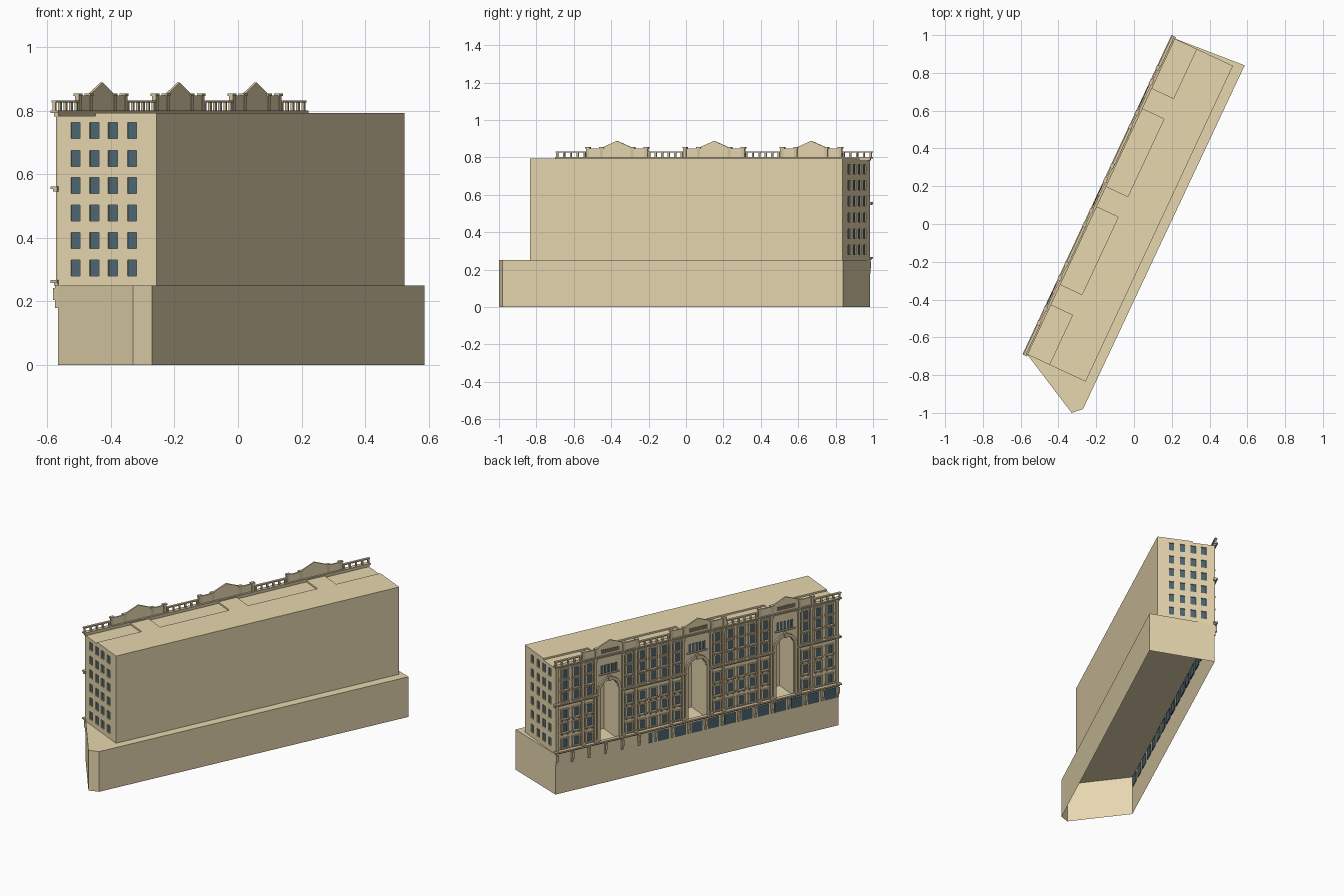
import bpy, bmesh, math
from mathutils import Matrix, Vector

if "Cube" in bpy.data.objects:
    bpy.data.objects.remove(bpy.data.objects["Cube"])

# Local frame: u runs along the ornate facade, v points out of it, z is up
A, B = Vector((-0.566, -0.69, 0)), Vector((0.214, 0.982, 0))
L = (B - A).length
M = Matrix.Translation(A) @ Matrix.Rotation(math.atan2(B.y - A.y, B.x - A.x), 4, 'Z')
DEPTH, BASE, ROOF, WING = 0.342, 0.25, 0.793, 0.783
CENTRES = [L / 2 - 0.573, L / 2, L / 2 + 0.573]
HALF = 0.06            # half width of the arches
PAV = 0.183            # half width of the gabled bays


def material(name, rgb):
    m = bpy.data.materials.new(name)
    m.diffuse_color = (*rgb, 1)
    m.use_nodes = True
    m.node_tree.nodes["Principled BSDF"].inputs["Base Color"].default_value = m.diffuse_color
    return m


STONE = material("stone", (0.80, 0.68, 0.43))
TRIM = material("trim_stone", (0.66, 0.55, 0.35))
GLASS = material("blue_glass", (0.075, 0.135, 0.17))
DARK = material("dark_panel", (0.2, 0.16, 0.1))


def prism(bm, pts, vec):
    f = bm.faces.new([bm.verts.new(p) for p in pts])
    r = bmesh.ops.extrude_face_region(bm, geom=[f])
    bmesh.ops.translate(bm, vec=vec, verts=[g for g in r["geom"] if isinstance(g, bmesh.types.BMVert)])


def box(bm, u0, u1, v0, v1, z0, z1):
    mat = Matrix.Translation(((u0 + u1) / 2, (v0 + v1) / 2, (z0 + z1) / 2))
    mat = mat @ Matrix.Diagonal((u1 - u0, v1 - v0, z1 - z0, 1))
    bmesh.ops.create_cube(bm, size=1, matrix=mat)


def finish(bm, name, mat):
    bmesh.ops.recalc_face_normals(bm, faces=bm.faces[:])
    me = bpy.data.meshes.new(name)
    bm.to_mesh(me)
    bm.free()
    ob = bpy.data.objects.new(name, me)
    me.materials.append(mat)
    bpy.context.collection.objects.link(ob)
    ob.matrix_world = M
    return ob


def part(name, mat, boxes):
    bm = bmesh.new()
    for b in boxes:
        box(bm, *b)
    return finish(bm, name, mat)


def arc(c, r, z, n=12):
    return [(c + r * math.cos(math.pi * i / n), z + r * math.sin(math.pi * i / n)) for i in range(n + 1)]


# Base storey: full plot with its clipped pointed end, hollow and open below
bm = bmesh.new()
plot = [A, Vector((-0.33, -1, 0)), Vector((-0.27, -0.98, 0)), Vector((0.586, 0.84, 0)), Vector((0.21, 0.984, 0))]
prism(bm, [M.inverted() @ p for p in plot], (0, 0, BASE))
base = finish(bm, "base_storey", STONE)
bm = bmesh.new()
bm.from_mesh(base.data)
bmesh.ops.delete(bm, geom=[f for f in bm.faces if f.normal.z < -0.9], context='FACES')
bm.to_mesh(base.data)
bm.free()

# Main block, cut for lower wing roofs, end windows, courts and arches
block = part("main_block", STONE, [(0, L, -DEPTH, 0, BASE, ROOF)])
edges = [-0.05] + [e for c in CENTRES for e in (c - HALF, c + HALF)] + [L + 0.05]
holes = [(edges[i], edges[i + 1], -0.13, 0.05, WING, 0.85) for i in range(0, 8, 2)]
glass = []
for row in (0.305, 0.392, 0.478, 0.565, 0.65, 0.737):
    for k in (0.061, 0.126, 0.19, 0.257):
        v0, v1, z0, z1 = -k - 0.016, -k + 0.016, row - 0.025, row + 0.025
        holes += [(-0.02, 0.008, v0, v1, z0, z1), (L - 0.008, L + 0.02, v0, v1, z0, z1)]
        glass += [(0.006, 0.01, v0, v1, z0, z1), (L - 0.01, L - 0.006, v0, v1, z0, z1)]
cutters = [part("window_cutter", STONE, holes),
           part("court_cutter", STONE, [(c - HALF, c + HALF, -0.16, -0.02, 0.2, 0.74) for c in CENTRES])]
SPRING = 0.575
bm = bmesh.new()
for c in CENTRES:
    outline = [(c + HALF - 0.001, 0.2)] + arc(c, HALF - 0.001, SPRING) + [(c - HALF + 0.001, 0.2)]
    prism(bm, [(u, -0.05, z) for u, z in outline], (0, 0.1, 0))
cutters.append(finish(bm, "arch_cutter", STONE))
for cut in cutters:
    mod = block.modifiers.new(cut.name, 'BOOLEAN')
    mod.object, mod.operation, mod.solver = cut, 'DIFFERENCE', 'EXACT'
deps = bpy.context.evaluated_depsgraph_get()
mesh = bpy.data.meshes.new_from_object(block.evaluated_get(deps))
block.modifiers.clear()
block.data = mesh
for cut in cutters:
    bpy.data.objects.remove(cut)
part("end_windows", GLASS, glass)

# Window on the back wall of each court
part("court_windows", GLASS, [(c - 0.02, c + 0.02, -0.161, -0.157, z, z + 0.05)
                              for c in CENTRES for z in (0.375, 0.46)])

# Facade windows with frames and sills
cols = [0.06, L - 0.06] + [c + o for c in CENTRES for o in (-0.215, -0.13, 0.13, 0.215)]
cols += [L / 2 - 0.2865, L / 2 + 0.2865]
glass, frames, sills = [], [], []
for u in cols:
    for z in (0.28, 0.375, 0.46, 0.568, 0.64, 0.71):
        deep = 0.018 if z in (0.375, 0.46, 0.64) else 0.011
        glass.append((u - 0.019, u + 0.019, -0.002, 0.003, z, z + 0.055))
        for s in (-1, 1):
            frames.append((u + s * 0.021 - 0.004, u + s * 0.021 + 0.004, -0.002, 0.009, z, z + 0.055))
        frames.append((u - 0.027, u + 0.027, -0.002, 0.011, z + 0.053, z + 0.06))
        sills.append((u - 0.029, u + 0.029, -0.002, deep, z - 0.006, z + 0.002))
        if deep > 0.015:
            sills += [(u + s * 0.018 - 0.004, u + s * 0.018 + 0.004, -0.002, 0.011, z - 0.016, z - 0.005)
                      for s in (-1, 1)]
# Row of five narrow windows over each arch
for c in CENTRES:
    glass += [(c + i * 0.023 - 0.008, c + i * 0.023 + 0.008, -0.002, 0.003, 0.68, 0.73) for i in range(-2, 3)]
    sills.append((c - 0.065, c + 0.065, -0.002, 0.011, 0.672, 0.679))
part("facade_windows", GLASS, glass)
part("window_frames", TRIM, frames)
part("window_sills", TRIM, sills)

# Arch surrounds with moulded band
bm = bmesh.new()
for c in CENTRES:
    inner = [(c + HALF, 0.268)] + arc(c, HALF, SPRING) + [(c - HALF, 0.268)]
    outer = [(c + 0.078, 0.268)] + arc(c, 0.078, SPRING) + [(c - 0.078, 0.268)]
    for i in range(len(inner) - 1):
        quad = (inner[i], inner[i + 1], outer[i + 1], outer[i])
        prism(bm, [(u, -0.002, z) for u, z in quad], (0, 0.013, 0))
    box(bm, c - 0.008, c + 0.008, -0.002, 0.016, SPRING + HALF - 0.004, SPRING + HALF + 0.026)
finish(bm, "arch_surrounds", TRIM)

# Pilasters either side of each arch and at the bay edges
pil = []
for c in CENTRES:
    for o, w in ((-0.172, 0.008), (-0.091, 0.007), (0.091, 0.007), (0.172, 0.008)):
        pil += [(c + o - w, c + o + w, -0.002, 0.01, 0.265, 0.785),
                (c + o - w - 0.003, c + o + w + 0.003, -0.002, 0.014, 0.765, 0.782),
                (c + o - w - 0.003, c + o + w + 0.003, -0.002, 0.014, 0.265, 0.285)]
pil += [(u - 0.009, u + 0.009, -0.002, 0.008, 0.265, 0.785) for u in (0.01, L - 0.01)]
part("pilasters", TRIM, pil)

# Cornices: above the shops, at mid height (broken by arches), at the roof
ends = [-0.01] + [e for c in CENTRES for e in (c - 0.078, c + 0.078)] + [L + 0.01]
corn = [(-0.01, L + 0.01, -0.002, 0.022, 0.258, 0.267), (-0.004, L + 0.004, -0.002, 0.012, 0.25, 0.258)]
for i in range(0, 8, 2):
    corn += [(ends[i], ends[i + 1], -0.002, 0.022, 0.554, 0.562),
             (ends[i], ends[i + 1], -0.002, 0.012, 0.545, 0.554)]
corn += [(-0.01, L + 0.01, -0.004, 0.022, 0.793, 0.801), (-0.003, L + 0.003, -0.004, 0.012, 0.782, 0.793)]
part("cornices", TRIM, corn)

# Shop windows (seen from inside too) and the stepped brackets between them
n = 17
step = L / n
part("shop_windows", GLASS, [((i + 0.5) * step - 0.036, (i + 0.5) * step + 0.036, -0.003, 0.003, 0.175, 0.24)
                             for i in range(n)])
br = []
for i in range(n + 1):
    u = min(max(i * step, 0.007), L - 0.007)
    br += [(u - 0.006, u + 0.006, 0, 0.011, 0.18, 0.252),
           (u - 0.007, u + 0.007, 0, 0.018, 0.205, 0.243)]
part("shop_brackets", TRIM, br)

# Balustrade runs between the gabled bays
rail, balusters = [], []
runs = [-0.01] + [e for c in CENTRES for e in (c - PAV, c + PAV)] + [L + 0.01]
for a, b in zip(runs[::2], runs[1::2]):
    rail.append((a, b, 0.003, 0.018, 0.825, 0.832))
    k = round((b - a) / 0.042)
    for i in range(k + 1):
        u = a + 0.008 + (b - a - 0.016) * i / k
        balusters.append((u - 0.005, u + 0.005, 0.006, 0.015, 0.8, 0.826))
part("balustrade_rail", TRIM, rail)
part("balusters", TRIM, balusters)

# Gabled parapets with end posts, caps and a plain dark panel
bm = bmesh.new()
posts, panels = [], []
for c in CENTRES:
    box(bm, c - 0.178, c + 0.178, 0.008, 0.017, 0.795, 0.847)
    tri = [(c - 0.1, 0.847), (c + 0.1, 0.847), (c, 0.888)]
    prism(bm, [(u, 0.008, z) for u, z in tri], (0, 0.009, 0))
    for o in (-0.172, -0.09, 0.09, 0.172):
        posts += [(c + o - 0.009, c + o + 0.009, 0.006, 0.02, 0.8, 0.848),
                  (c + o - 0.013, c + o + 0.013, 0.004, 0.023, 0.846, 0.854)]
    panels.append((c - 0.06, c + 0.06, 0.015, 0.019, 0.812, 0.836))
finish(bm, "gabled_parapets", STONE)
part("parapet_posts", TRIM, posts)
part("parapet_panels", DARK, panels)
